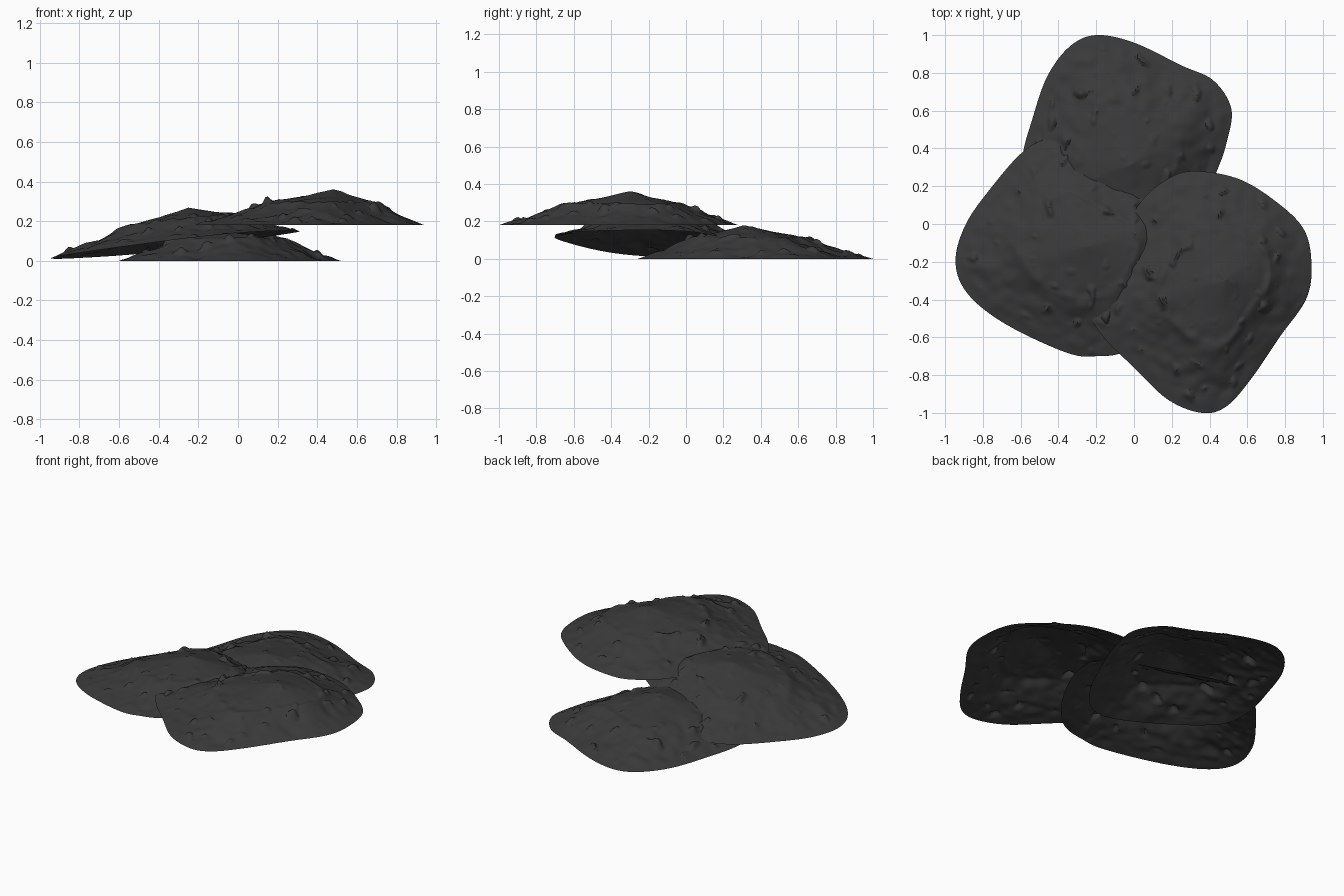
import bpy, math
from mathutils import Vector, noise

if "Cube" in bpy.data.objects:
    bpy.data.objects.remove(bpy.data.objects["Cube"])

stone = bpy.data.materials.new("dark_stone")
stone.diffuse_color = (0.042, 0.042, 0.042, 1)
stone.use_nodes = True
stone.node_tree.nodes["Principled BSDF"].inputs["Base Color"].default_value = stone.diffuse_color
SEG, RINGS = 240, 70
# height of the rock against inset from rim (0) to peak (1)
PROFILE = [(0, 0), (0.28, 0.053), (0.47, 0.103), (0.62, 0.127), (0.78, 0.146), (1.0, 0.18)]


def smooth_outline(pts, n):
    # closed Catmull-Rom curve resampled by point index
    out, k = [], len(pts)
    for i in range(n):
        u = i * k / n
        j, t = int(u), u - int(u)
        p0, p1, p2, p3 = (Vector(pts[(j + q) % k]) for q in (-1, 0, 1, 2))
        out.append(0.5 * (2 * p1 + (p2 - p0) * t + (2 * p0 - 5 * p1 + 4 * p2 - p3) * t * t
                          + (3 * p1 - p0 - 3 * p2 + p3) * t ** 3))
    return out


def profile(s):
    for (s0, h0), (s1, h1) in zip(PROFILE, PROFILE[1:]):
        if s <= s1:
            return h0 + (h1 - h0) * (s - s0) / (s1 - s0)
    return PROFILE[-1][1]


def slab(name, pts, centre, base, seed):
    # open-bottomed rock shell; base = (z, slope x, slope y) of its rim plane
    rim = smooth_outline(pts, SEG)
    c = Vector(centre)
    off = Vector((seed * 7.3, seed * 3.1, seed))

    def top(p, s):
        q = Vector((p.x, p.y, 0)) + off
        edge = min(1, s * 8)
        wob = 0.06 * noise.noise(q * 4)
        rough = edge * (1 - 0.8 * max(0, min(1, (s + wob - 0.5) / 0.15)))
        h = profile(s) + rough * (0.012 * noise.noise(q * 6) + 0.010 * noise.noise(q * 15))
        # scattered pebbles and the broken rim around the plateau
        h += rough * 0.09 * max(0, noise.noise(q * 13 + off) - 0.36)
        h += 0.006 * math.exp(-((s - 0.5 + wob) / 0.04) ** 2) * (1 + noise.noise(q * 9))
        return max(h, 0.004 * edge)

    verts, faces = [], []
    for k in range(RINGS + 1):
        s = k / RINGS
        for p in ([c] if k == RINGS else [r.lerp(c, s) for r in rim]):
            verts.append((p.x, p.y, base[0] + base[1] * p.x + base[2] * p.y + top(p, s)))
    for k in range(RINGS):
        a = k * SEG
        for i in range(SEG):
            j = (i + 1) % SEG
            if k == RINGS - 1:
                faces.append((a + i, a + j, a + SEG))
            else:
                faces.append((a + i, a + j, a + SEG + j, a + SEG + i))

    me = bpy.data.meshes.new(name)
    me.from_pydata(verts, [], faces)
    me.materials.append(stone)
    ob = bpy.data.objects.new(name, me)
    bpy.context.collection.objects.link(ob)
    bpy.ops.object.select_all(action='DESELECT')
    ob.select_set(True)
    bpy.context.view_layer.objects.active = ob
    bpy.ops.object.shade_smooth_by_angle(angle=math.radians(40))


# outlines run counter-clockwise seen from above
slab("bottom_rock_slab",
     [(0.515, 0.61), (0.42, 0.76), (0.25, 0.84), (0.0, 0.96), (-0.2, 1.0), (-0.34, 0.94),
      (-0.46, 0.78), (-0.54, 0.55), (-0.59, 0.36), (-0.59, 0.16), (-0.48, 0.02),
      (-0.25, -0.14), (-0.02, -0.25), (0.14, -0.22), (0.29, -0.04), (0.43, 0.26), (0.49, 0.43)],
     (-0.02, 0.31), (0, 0, 0), 1)

slab("middle_rock_slab",
     [(0.31, -0.07), (0.28, 0.05), (0.14, 0.16), (-0.085, 0.29), (-0.29, 0.41), (-0.45, 0.45),
      (-0.59, 0.38), (-0.75, 0.2), (-0.89, 0.0), (-0.945, -0.2), (-0.88, -0.37), (-0.68, -0.53),
      (-0.36, -0.68), (-0.2, -0.7), (-0.04, -0.67), (0.12, -0.51), (0.26, -0.26)],
     (-0.25, -0.12), (0.112, 0.114, -0.045), 2)

slab("top_rock_slab",
     [(0.94, -0.22), (0.9, -0.03), (0.75, 0.12), (0.55, 0.24), (0.32, 0.28), (0.18, 0.24),
      (0.03, 0.11), (-0.1, -0.13), (-0.19, -0.3), (-0.235, -0.46), (-0.16, -0.6), (0.0, -0.76),
      (0.18, -0.93), (0.36, -1.0), (0.49, -0.965), (0.62, -0.82), (0.77, -0.6), (0.91, -0.4)],
     (0.48, -0.3), (0.18, 0, 0), 3)
